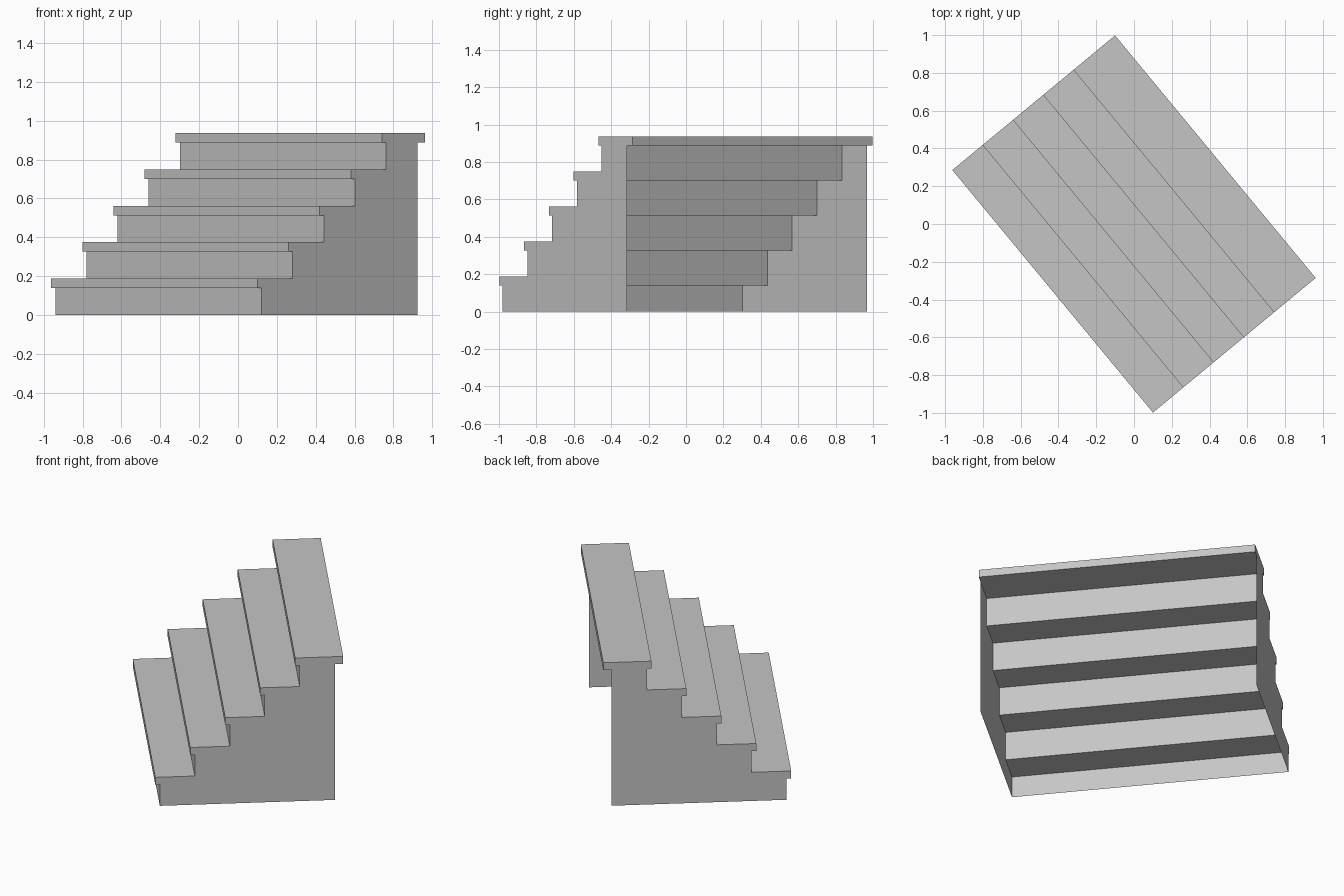
import bpy
import bmesh
import math

cube = bpy.data.objects.get("Cube")
if cube:
    bpy.data.objects.remove(cube, do_unlink=True)

STEPS = 5
HALF_W = 0.833            # half the stair width
FRONT, BACK = -0.559, 0.559
GOING, RISE = 0.208, 0.1874
THICK = 0.049             # tread thickness
NOSE = 0.027              # tread overhang at the front
PANEL_BACK = BACK - 0.049
TURN = math.radians(39.6)

grey = bpy.data.materials.new("plain grey")
grey.use_nodes = True
colour = (0.56, 0.56, 0.56, 1)
grey.diffuse_color = colour
grey.node_tree.nodes["Principled BSDF"].inputs["Base Color"].default_value = colour


def make(name, faces):
    """Build an object from a list of polygons, turned to the stair direction."""
    bm = bmesh.new()
    for points in faces:
        bm.faces.new([bm.verts.new(p) for p in points])
    bmesh.ops.remove_doubles(bm, verts=bm.verts, dist=0.0001)
    mesh = bpy.data.meshes.new(name)
    bm.to_mesh(mesh)
    bm.free()
    mesh.materials.append(grey)
    obj = bpy.data.objects.new(name, mesh)
    obj.rotation_euler.z = TURN
    bpy.context.collection.objects.link(obj)


def across(a, b):
    """Sheet spanning the full width between two (depth, height) points."""
    (xa, za), (xb, zb) = a, b
    return [(xa, HALF_W, za), (xa, -HALF_W, za), (xb, -HALF_W, zb), (xb, HALF_W, zb)]


def side(profile, y):
    """Flat end polygon facing outward at the given side."""
    points = [(x, y, z) for x, z in profile]
    return points if y < 0 else points[::-1]


def riser_x(i):
    return FRONT + NOSE + i * GOING


def under(i):
    return (i + 1) * RISE - THICK if i >= 0 else 0.0


outline = [(PANEL_BACK, 0.0)]
for i in range(STEPS):
    last = i == STEPS - 1
    x0, x1 = FRONT + i * GOING, BACK if last else riser_x(i + 1)
    z0, z1 = under(i), (i + 1) * RISE

    # Tread slab; inner treads end against the next riser
    loop = [(x0, z0), (x1, z0), (x1, z1), (x0, z1)]
    faces = [side(loop, y) for y in (-HALF_W, HALF_W)]
    for k in range(4):
        if k != 1 or last:
            faces.append(across(loop[k], loop[(k + 1) % 4]))
    make(f"tread_{i + 1}", faces)

    # Riser sheet, reaching down to the underside of the tread below
    low, high = (riser_x(i), under(i - 1)), (riser_x(i), z0)
    make(f"riser_{i + 1}", [across(low, high)])
    outline += [low, high]

# Stepped side panels; the back and bottom stay open
outline.append((PANEL_BACK, under(STEPS - 1)))
outline.reverse()
for name, y in (("right_side_panel", HALF_W), ("left_side_panel", -HALF_W)):
    make(name, [side(outline, y)[::1]])
